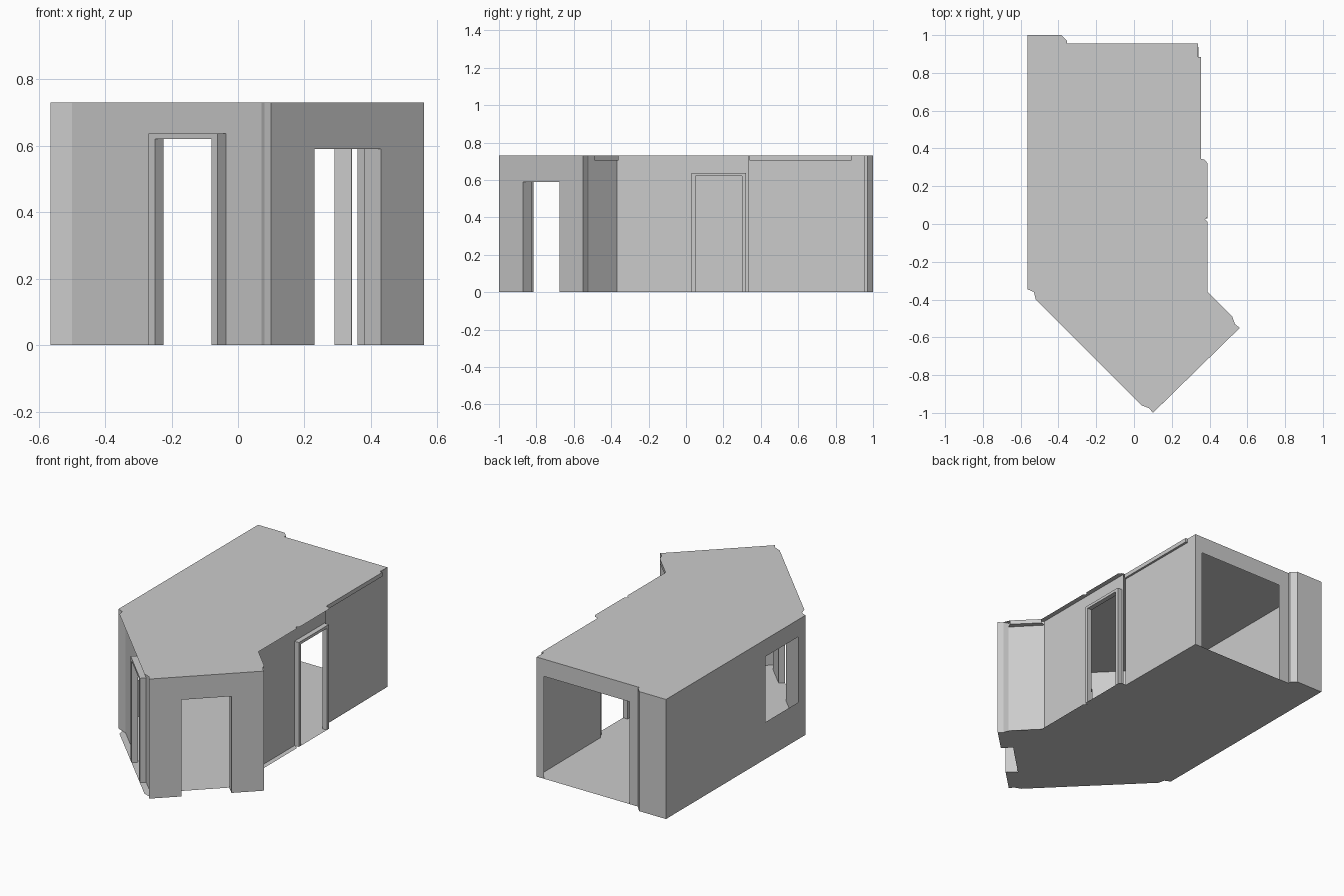
import bpy
from mathutils import Vector

if "Cube" in bpy.data.objects:
    bpy.data.objects.remove(bpy.data.objects["Cube"])

H = 0.73       # room height
LIP = 0.705    # underside of the ceiling lips


def make(name, verts, faces):
    mesh = bpy.data.meshes.new(name)
    mesh.from_pydata([tuple(v) for v in verts], [], faces)
    mesh.update()
    ob = bpy.data.objects.new(name, mesh)
    bpy.context.collection.objects.link(ob)
    return ob


def axes(p, q):
    """Start point, direction along the wall and outward normal (plan runs anticlockwise)."""
    p, q = Vector((*p, 0)), Vector((*q, 0))
    d = (q - p).normalized()
    return p, d, Vector((d.y, -d.x, 0)), (q - p).length


def slab(name, outline, z):
    return make(name, [(x, y, z) for x, y in outline], [list(range(len(outline)))])


def strip(name, pts, z0=0.0, z1=H):
    """Upright sheet that follows a plan line."""
    n = len(pts)
    verts = [(x, y, z) for z in (z0, z1) for x, y in pts]
    return make(name, verts, [(i, i + 1, n + i + 1, n + i) for i in range(n - 1)])


def holed_wall(name, p, q, s0, s1, z0, z1):
    """Straight sheet with one rectangular opening."""
    o, d, n, length = axes(p, q)
    ss, zs = [0, s0, s1, length], sorted({0, z0, z1, H})
    verts = [o + d * s + Vector((0, 0, z)) for z in zs for s in ss]
    faces = []
    for r in range(len(zs) - 1):
        for c in range(3):
            if not (c == 1 and zs[r] >= z0 and zs[r + 1] <= z1):
                i = r * 4 + c
                faces.append((i, i + 1, i + 5, i + 4))
    return make(name, verts, faces)


def sweep(name, p, q, profile, depth, closed):
    """Profile of (along, up) points pushed out from the wall plane."""
    o, d, n, _ = axes(p, q)
    k = len(profile)
    verts = [o + d * s + n * h + Vector((0, 0, z)) for h in (0, depth) for s, z in profile]
    faces = [(i, (i + 1) % k, k + (i + 1) % k, k + i) for i in range(k if closed else k - 1)]
    if closed:
        faces.append([k + i for i in range(k)])
    return make(name, verts, faces)


def door_frame(name, p, q, a, b, w_a, w_b, depth):
    profile = [(a - w_a, 0), (a, 0), (a, 0.62), (b, 0.62), (b, 0),
               (b + w_b, 0), (b + w_b, 0.637), (a - w_a, 0.637)]
    return sweep(name, p, q, profile, depth, True)


# Floor and ceiling share one plan; the floor is notched at the corner doorway
head = [(-.565, 1), (-.565, -.345), (-.53, -.36), (-.52, -.4), (.04, -.96), (.08, -.975), (.1, -1)]
notch = [(.23, -.873), (.18, -.823), (.38, -.627), (.43, -.677)]
tail = [(.56, -.55), (.535, -.53), (.52, -.49), (.39, -.36), (.39, .01), (.375, .025),
        (.39, .04), (.39, .32), (.375, .34), (.355, .345), (.355, .885), (.34, .885),
        (.34, .955), (-.355, .955), (-.355, .97), (-.385, 1)]
slab("ceiling", head + tail, H)
floor_tail = [pt for pt in tail if pt not in ((.355, .345), (.355, .885), (.34, .885))]
floor_tail.insert(floor_tail.index((.34, .955)), (.345, .34))
slab("floor", head + notch + floor_tail, 0)

# Left wall with window
holed_wall("left_wall", (-.565, 1), (-.565, -.345), .96, 1.272, .225, .625)

# Front left wall, its corner pieces and framed door
fl = ((-.50, -.37), (.07, -.94))
strip("left_corner", [(-.565, -.345), fl[0]])
holed_wall("front_left_wall", *fl, .389, .629, 0, .62)
strip("front_corner", [fl[1], (.08, -.975), (.1, -1)])
door_frame("front_door_frame", *fl, .389, .629, .028, .026, .035)

# Front right wall with deep doorway
fr = ((.1, -1), (.56, -.55))
holed_wall("front_right_wall", *fr, .182, .462, 0, .59)
sweep("doorway_reveal", *fr, [(.182, 0), (.182, .59), (.462, .59), (.462, 0)], -.07, False)

# Angled return wall on the right
strip("return_wall", [(.56, -.55), (.535, -.53), (.505, -.52), (.36, -.37)])
strip("return_lip", [(.52, -.49), (.39, -.36)], LIP, H)
slab("return_lip_underside", [(.505, -.52), (.52, -.49), (.39, -.36), (.36, -.37)], LIP)

# Right wall with framed door, then the set-back part with its ceiling lip
rw = ((.36, -.37), (.36, .335))
holed_wall("right_wall", *rw, .42, .67, 0, .62)
door_frame("right_door_frame", *rw, .42, .67, .02, .02, .03)
strip("right_rear_wall", [(.343, .335), (.34, .955)])
strip("rear_lip", [(.343, .34), (.355, .34), (.355, .885), (.34, .885)], LIP, H)
slab("rear_lip_underside", [(.343, .34), (.355, .34), (.355, .885), (.34, .885)], LIP)

# Back wall with wide opening and corner pillar
holed_wall("back_wall", (.34, .955), (-.355, .955), .05, .626, 0, .625)
strip("back_pillar", [(-.355, .955), (-.355, .97), (-.385, 1), (-.565, 1)])
